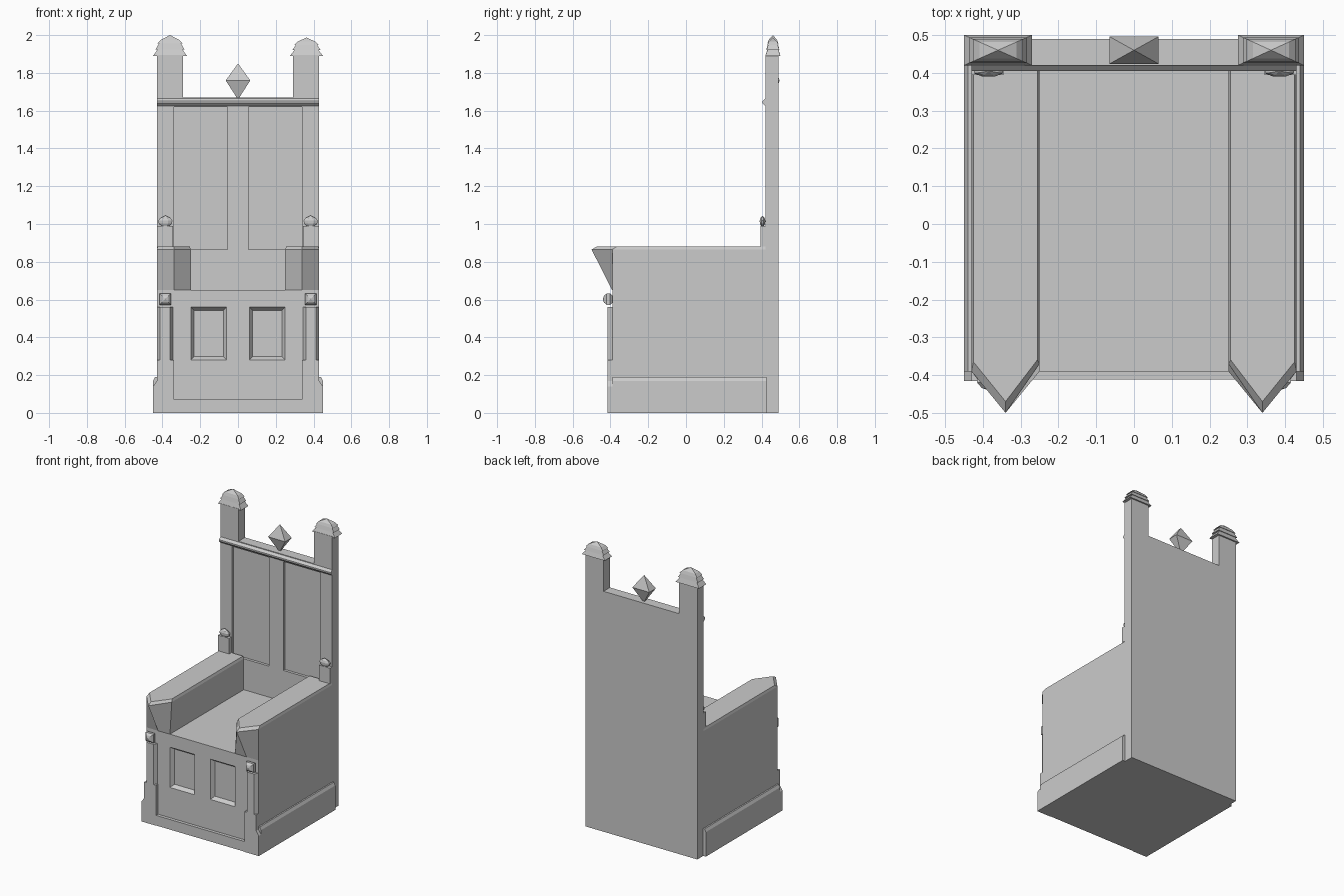
import bpy, bmesh, math

if "Cube" in bpy.data.objects:
    bpy.data.objects.remove(bpy.data.objects["Cube"])


def finish(name, bm, mirror=False):
    bmesh.ops.remove_doubles(bm, verts=bm.verts, dist=1e-5)
    bmesh.ops.recalc_face_normals(bm, faces=bm.faces)
    me = bpy.data.meshes.new(name)
    bm.to_mesh(me)
    bm.free()
    ob = bpy.data.objects.new(name, me)
    bpy.context.collection.objects.link(ob)
    if mirror:
        mod = ob.modifiers.new("Mirror", 'MIRROR')
        mod.use_mirror_merge = False
    return ob


def loft(name, rings, mirror=False):
    """Join equal-length point loops and cap both ends."""
    bm = bmesh.new()
    loops = [[bm.verts.new(p) for p in r] for r in rings]
    n = len(loops[0])
    for a, b in zip(loops, loops[1:]):
        for i in range(n):
            j = (i + 1) % n
            bm.faces.new((a[i], a[j], b[j], b[i]))
    bm.faces.new(loops[0][::-1])
    bm.faces.new(loops[-1])
    return finish(name, bm, mirror)


def box(name, x, y, z, mirror=False):
    return loft(name, [[(x[0], y[0], h), (x[1], y[0], h), (x[1], y[1], h), (x[0], y[1], h)]
                       for h in z], mirror)


def stack(name, cx, cy, levels, sides=4, mirror=False):
    """Levels are (z, half width x, half width y)."""
    k = 1 / math.cos(math.pi / sides)
    angs = [(i + 0.5) * 2 * math.pi / sides for i in range(sides)]
    return loft(name, [[(cx + rx * k * math.cos(a), cy + ry * k * math.sin(a), z)
                        for a in angs] for z, rx, ry in levels], mirror)


def panelled(name, x, y, z, px, pz, inset, depth):
    """Box with two mirrored recessed panels in its front face."""
    bm = bmesh.new()
    bmesh.ops.create_cube(bm, size=1)
    for v in bm.verts:
        v.co = (x if v.co.x > 0 else -x, y[v.co.y > 0], z[v.co.z > 0])
    cuts = [((s * p, 0, 0), (1, 0, 0)) for p in px for s in (-1, 1)]
    cuts += [((0, 0, p), (0, 0, 1)) for p in pz]
    for co, no in cuts:
        bmesh.ops.bisect_plane(bm, geom=bm.verts[:] + bm.edges[:] + bm.faces[:],
                               plane_co=co, plane_no=no)
    bm.normal_update()
    cells = []
    for f in bm.faces:
        c = f.calc_center_median()
        if f.normal.y < -0.9 and px[0] < abs(c.x) < px[1] and pz[0] < c.z < pz[1]:
            cells.append(f)
    bmesh.ops.inset_individual(bm, faces=cells, thickness=inset, depth=-depth)
    return finish(name, bm)


# Seat base and tall back, each with recessed panels
panelled("seat_base", 0.43, (-0.39, 0.42), (0, 0.65), (0.06, 0.25), (0.28, 0.56), 0.025, 0.025)
panelled("back_panel", 0.43, (0.42, 0.49), (0, 1.67), (0.055, 0.34), (0.865, 1.62), 0.0005, 0.018)

# Ridge moulding across the top of the back
loft("back_moulding", [[(x, 0.425, 1.62), (x, 0.405, 1.64), (x, 0.405, 1.65), (x, 0.425, 1.67)]
                       for x in (-0.43, 0.43)])

# Towers and tiered caps (right one slightly lower)
box("back_tower", (0.29, 0.43), (0.42, 0.49), (1.67, 1.895), True)
for side, cx, w, drop in (("left", -0.36, 0.09, 0), ("right", 0.3625, 0.0875, 0.013)):
    tiers = [(1.89, 1.0), (1.925, 0.72), (1.925, 0.85), (1.955, 0.65),
             (1.955, 0.74), (1.975, 0.55), (2.0, 0)]
    stack("tower_cap_" + side, cx, 0.46,
          [(z - drop * (z - 1.89) / 0.11, w * f, 0.04 * f) for z, f in tiers])

# Diamond crest
stack("crest_diamond", 0, 0.46, [(1.665, 0.004, 0.004), (1.76, 0.065, 0.036), (1.85, 0, 0)])

# Armrests with prow-shaped fronts
arm = []
for z, xi, xo, yi, yp, yo in ((0.65, 0.25, 0.43, -0.39, -0.391, -0.39),
                              (0.865, 0.25, 0.43, -0.37, -0.50, -0.39),
                              (0.882, 0.256, 0.425, -0.36, -0.47, -0.365)):
    arm.append([(xi, yi, z), (0.34, yp, z), (xo, yo, z), (xo, 0.42, z), (xi, 0.42, z)])
loft("armrest", arm, True)

# Small posts and buds behind the armrests
box("arm_post", (0.345, 0.43), (0.395, 0.425), (0.88, 0.99), True)
stack("arm_post_bud", 0.385, 0.405,
      [(0.988, 0.018, 0.008), (1.003, 0.034, 0.014), (1.018, 0.038, 0.015),
       (1.032, 0.026, 0.011), (1.045, 0, 0)], 8, True)

# Plinth: side skirts, front rail and corner blocks
loft("side_plinth", [[(0.43, y, 0), (0.45, y, 0), (0.45, y, 0.17), (0.44, y, 0.19), (0.43, y, 0.19)]
                     for y in (-0.39, 0.425)], True)
box("front_rail", (-0.34, 0.34), (-0.412, -0.39), (0, 0.07))
loft("corner_plinth", [[(0.34, y, 0), (0.45, y, 0), (0.45, y, 0.14), (0.43, y, 0.17),
                        (0.43, y, 0.28), (0.34, y, 0.28)] for y in (-0.415, -0.39)], True)

# Chamfered pilasters with faceted studs above
loft("front_pilaster", [[(0.345, -0.39, z), (0.36, -0.415, z), (0.412, -0.415, z), (0.43, -0.39, z)]
                        for z in (0.28, 0.56)], True)
loft("front_stud", [[(0.385 + sx * h, y, 0.602 + sz * h)
                     for sx, sz in ((-1, -1), (1, -1), (1, 1), (-1, 1))]
                    for y, h in ((-0.388, 0.018), (-0.402, 0.03), (-0.42, 0.03),
                                 (-0.434, 0.018), (-0.44, 0))], True)
